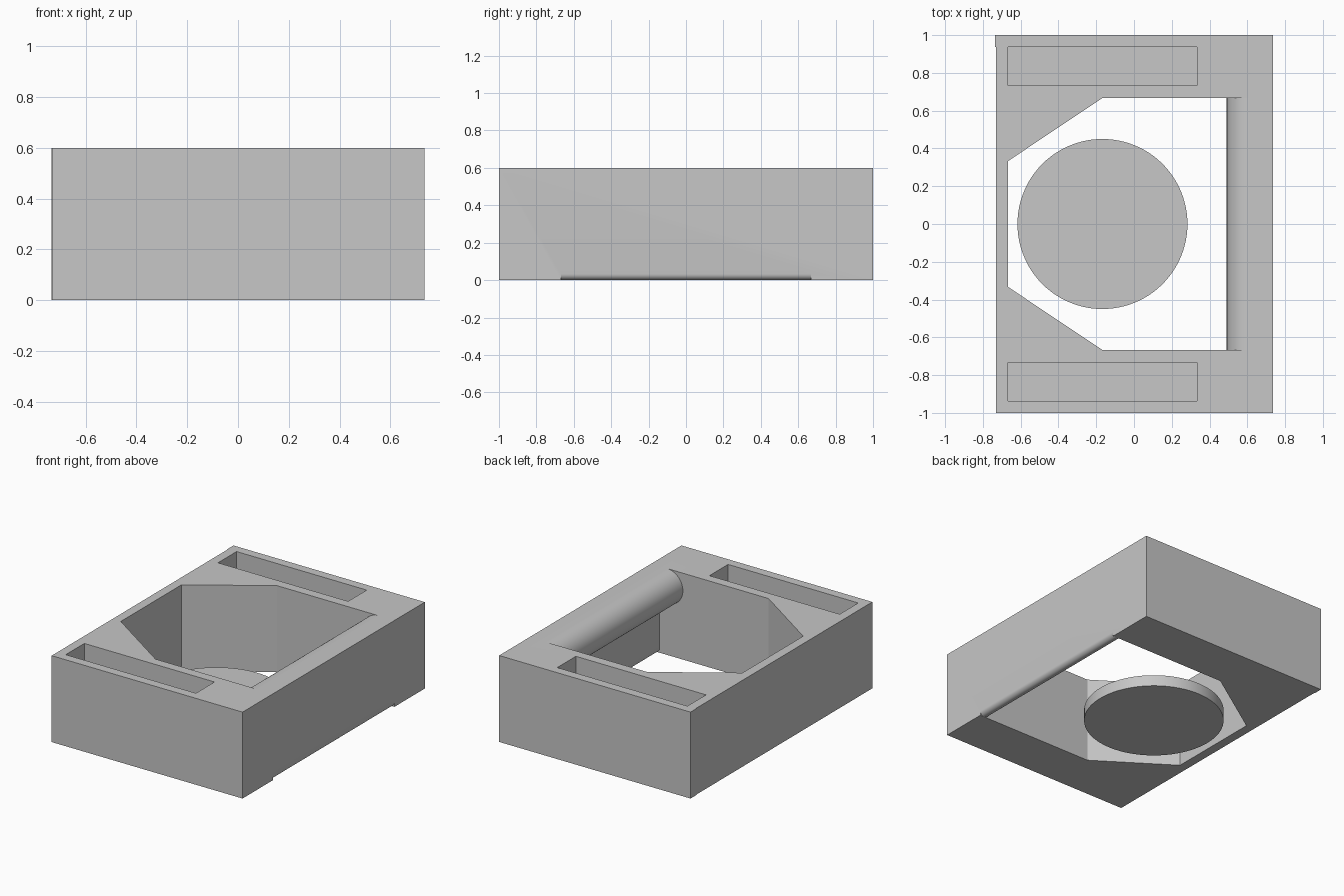
import bpy, bmesh, math
from mathutils import Vector

cube = bpy.data.objects.get("Cube")
if cube:
    bpy.data.objects.remove(cube, do_unlink=True)

grey = bpy.data.materials.new("plain grey")
grey.use_nodes = True
grey.diffuse_color = (0.57, 0.57, 0.57, 1)
grey.node_tree.nodes["Principled BSDF"].inputs["Base Color"].default_value = (0.57, 0.57, 0.57, 1)


def prism(name, outline, low, high, axis="z"):
    """Extrude a closed outline along z (x, y points) or along y (x, z points)."""
    def place(p, t):
        return (p[0], p[1], t) if axis == "z" else (p[0], t, p[1])
    bm = bmesh.new()
    face = bm.faces.new([bm.verts.new(place(p, low)) for p in outline])
    ext = bmesh.ops.extrude_face_region(bm, geom=[face])
    move = Vector(place((0, 0), high - low))
    bmesh.ops.translate(bm, verts=[v for v in ext["geom"] if isinstance(v, bmesh.types.BMVert)], vec=move)
    bmesh.ops.recalc_face_normals(bm, faces=bm.faces)
    mesh = bpy.data.meshes.new(name)
    bm.to_mesh(mesh)
    bm.free()
    mesh.materials.append(grey)
    obj = bpy.data.objects.new(name, mesh)
    bpy.context.collection.objects.link(obj)
    return obj


def arc(cx, cy, r, start, end, steps):
    angles = [math.radians(start + (end - start) * i / steps) for i in range(steps + 1)]
    return [(cx + r * math.cos(a), cy + r * math.sin(a)) for a in angles]


def select(obj):
    bpy.ops.object.select_all(action="DESELECT")
    obj.select_set(True)
    bpy.context.view_layer.objects.active = obj


def cut(obj, cutter):
    mod = obj.modifiers.new("cut", "BOOLEAN")
    mod.operation, mod.solver, mod.object = "DIFFERENCE", "EXACT", cutter
    select(obj)
    bpy.ops.object.modifier_apply(modifier=mod.name)
    bpy.data.objects.remove(cutter, do_unlink=True)


def smooth(obj):
    select(obj)
    bpy.ops.object.shade_smooth_by_angle(angle=math.radians(30))


# Block with a slim raised strip at one back corner
WIDE, HIGH = 0.735, 0.6
LEFT = -0.731
body = prism("body", [(LEFT, -1), (WIDE, -1), (WIDE, 1), (-WIDE, 1), (-WIDE, 0.937), (LEFT, 0.937)], 0, HIGH)

# Opening, tapered at one side and running out past the other
opening = prism("opening_cutter", [(-0.667, -0.333), (-0.167, -0.667), (1, -0.667),
                                   (1, 0.667), (-0.167, 0.667), (-0.667, 0.333)], -0.1, 0.8)

# Side rail left standing: round bar on top, thin wall with a rounded foot below
BAR, FOOT = 0.122, 0.033
bar_x, bar_z = WIDE - BAR, HIGH - BAR
wall_x = WIDE - 2 * FOOT
meet = 360 - math.degrees(math.acos((wall_x - bar_x) / BAR))
profile = arc(wall_x + FOOT, FOOT, FOOT, 0, -180, 16)
profile += arc(bar_x, bar_z, BAR, meet, 90, 32)
profile += [(bar_x, 1), (1.2, 1), (1.2, FOOT)]
cut(opening, prism("rail_keeper", profile, -0.9, 0.9, "y"))
cut(body, opening)

# Long pockets in the top at both ends
for side in (-1, 1):
    near, far = sorted((side * 0.733, side * 0.937))
    cut(body, prism("pocket_cutter", [(-0.667, near), (0.333, near), (0.333, far), (-0.667, far)], 0.067, 0.8))
smooth(body)

# Loose round plate on the ground inside the opening
smooth(prism("round_plate", arc(-0.167, 0, 0.45, 0, 360, 96)[:-1], 0, 0.078))
